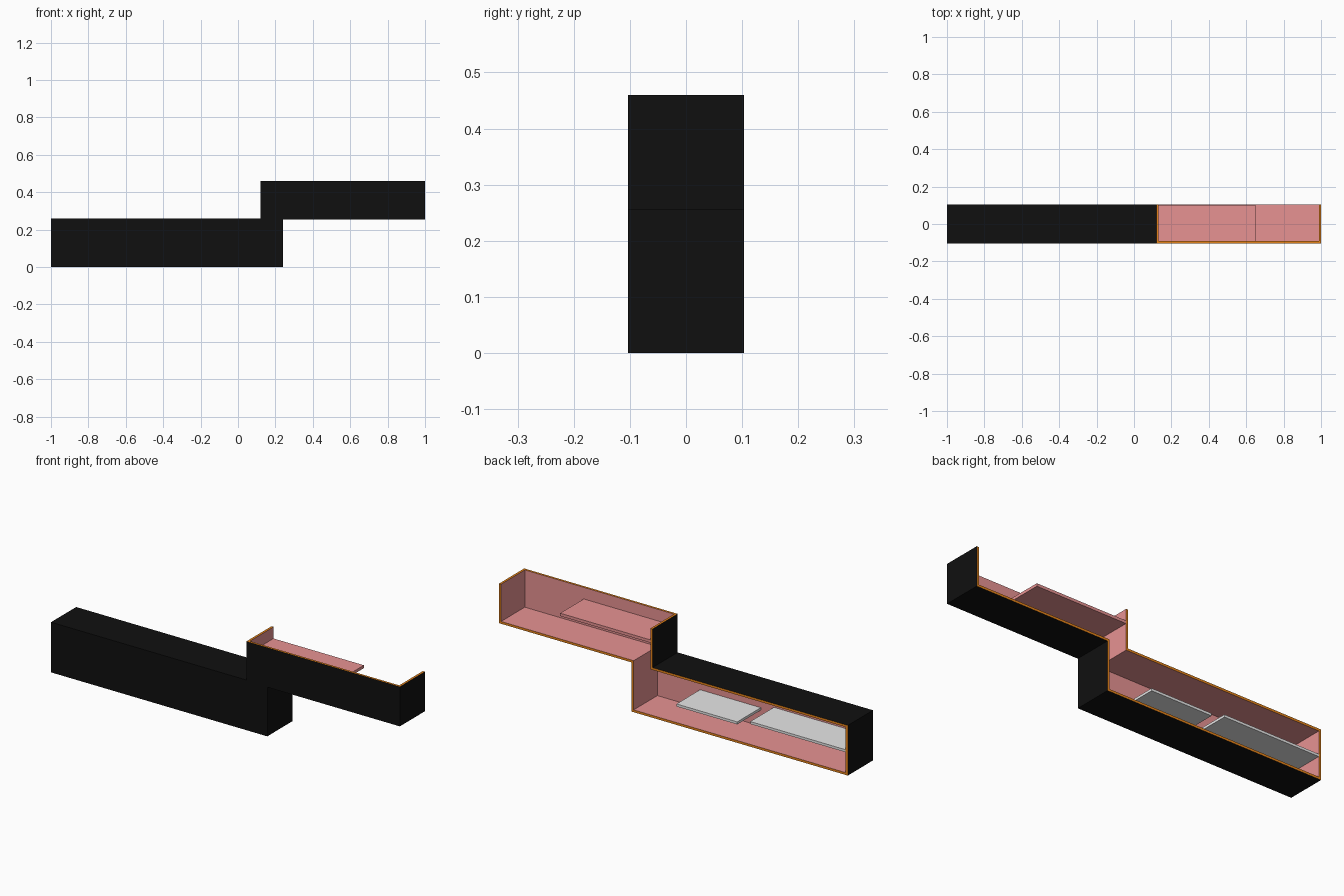
import bpy
import bmesh

cube = bpy.data.objects.get("Cube")
if cube:
    bpy.data.objects.remove(cube, do_unlink=True)


def make_material(name, color):
    mat = bpy.data.materials.new(name)
    mat.use_nodes = True
    mat.diffuse_color = (*color, 1)
    bsdf = next(n for n in mat.node_tree.nodes if n.type == 'BSDF_PRINCIPLED')
    bsdf.inputs["Base Color"].default_value = (*color, 1)
    return mat


black = make_material("black_outside", (0.005, 0.005, 0.005))
pink = make_material("pink_lining", (0.8, 0.29, 0.29))
orange = make_material("orange_rim", (0.8, 0.23, 0.01))
grey = make_material("light_grey", (0.8, 0.8, 0.8))


def finish(name, bm, materials):
    bmesh.ops.recalc_face_normals(bm, faces=bm.faces)
    mesh = bpy.data.meshes.new(name)
    bm.to_mesh(mesh)
    bm.free()
    for mat in materials:
        mesh.materials.append(mat)
    obj = bpy.data.objects.new(name, mesh)
    bpy.context.collection.objects.link(obj)
    return obj


def slab(name, x0, x1, y0, y1, z0, z1, mat):
    bm = bmesh.new()
    bmesh.ops.create_cube(bm, size=1)
    for v in bm.verts:
        v.co.x = x1 if v.co.x > 0 else x0
        v.co.y = y1 if v.co.y > 0 else y0
        v.co.z = z1 if v.co.z > 0 else z0
    return finish(name, bm, [mat])


# Stepped shell: an open-backed lower box joined to an open-topped tray
T = 0.012
DEPTH = 0.103
outer = [(1, 0.46), (1, 0.255), (0.24, 0.255), (0.24, 0),
         (-1, 0), (-1, 0.26), (0.12, 0.26), (0.12, 0.46)]
# Inward offset of each outline corner, in wall thicknesses
steps = [(-1, 0), (-1, 1), (-1, 1), (-1, 1), (1, 1), (1, -1), (1, -1), (1, 0)]
inner = [(x + a * T, z + b * T) for (x, z), (a, b) in zip(outer, steps)]

bm = bmesh.new()


def row(points, y):
    return [bm.verts.new((x, y, z)) for x, z in points]


def face(verts, index):
    bm.faces.new(verts).material_index = index


out_front, out_back = row(outer, -DEPTH), row(outer, DEPTH)
in_front, in_back = row(inner, -DEPTH + T), row(inner, DEPTH)
for i in range(len(outer) - 1):
    j = i + 1
    face([out_front[i], out_front[j], out_back[j], out_back[i]], 0)
    face([in_front[i], in_back[i], in_back[j], in_front[j]], 1)
    face([out_back[i], out_back[j], in_back[j], in_back[i]], 2)
# Front wall, then the tray's top rim
face(out_front, 0)
face(in_front, 1)
for k in (0, -1):
    face([out_front[k], out_back[k], in_back[k], in_front[k]], 2)
face([out_front[0], in_front[0], in_front[-1], out_front[-1]], 2)
finish("stepped_shell", bm, [black, pink, orange])

# Shelves inside the tray and the lower box
back, front = DEPTH - 0.001, -DEPTH + T
slab("tray_shelf", 0.132, 0.65, front, back, 0.385, 0.4, pink)
slab("short_shelf", -0.365, -0.017, front, back, 0.095, 0.108, grey)
slab("long_shelf", -0.988, -0.44, front, back, 0.117, 0.13, grey)
